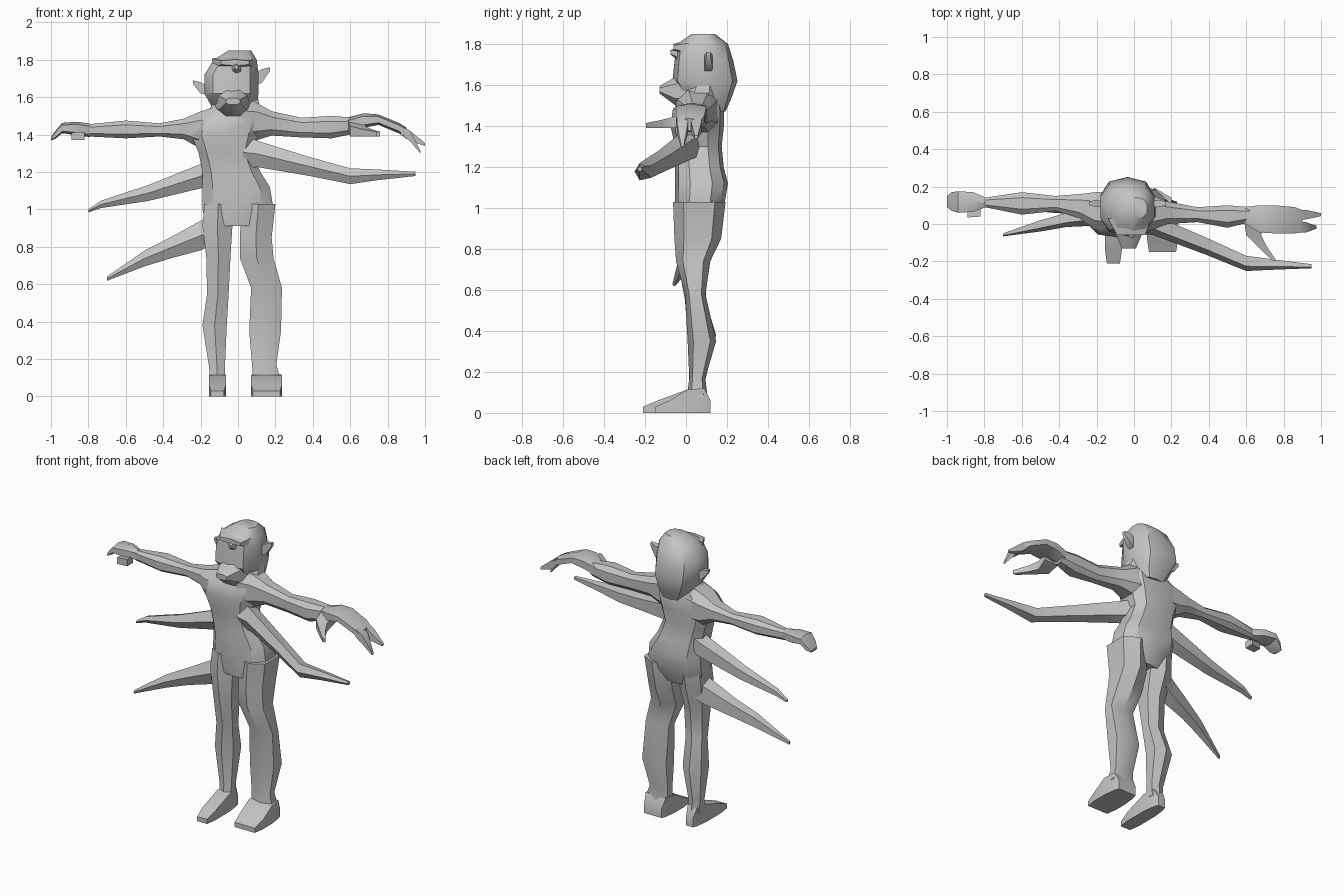
import bpy, bmesh, math

grey = bpy.data.materials.new("grey skin")
grey.diffuse_color = (0.55, 0.55, 0.55, 1)


def loft(name, axis, rings, sides=8, power=0.75):
    """Skin through rings (pos, a0, a1, b0, b1) stacked along an axis.
    a and b are the bounds on the two other axes, in x, y, z order."""
    bm = bmesh.new()
    loops = []
    for pos, a0, a1, b0, b1 in rings:
        loop = []
        for i in range(sides):
            t = 2 * math.pi * (i + 0.5) / sides
            c, s = math.cos(t), math.sin(t)
            m = math.cos(math.pi / sides) ** power
            u = math.copysign(abs(c) ** power, c) / m
            v = math.copysign(abs(s) ** power, s) / m
            p = [(a0 + a1) / 2 + u * (a1 - a0) / 2, (b0 + b1) / 2 + v * (b1 - b0) / 2]
            p.insert("xyz".index(axis), pos)
            loop.append(bm.verts.new(p))
        loops.append(loop)
    for low, high in zip(loops, loops[1:]):
        for i in range(sides):
            j = (i + 1) % sides
            bm.faces.new((low[i], low[j], high[j], high[i]))
    bm.faces.new(loops[0][::-1])
    bm.faces.new(loops[-1])
    bmesh.ops.recalc_face_normals(bm, faces=bm.faces)
    mesh = bpy.data.meshes.new(name)
    bm.to_mesh(mesh)
    bm.free()
    mesh.materials.append(grey)
    obj = bpy.data.objects.new(name, mesh)
    bpy.context.collection.objects.link(obj)
    bpy.ops.object.select_all(action="DESELECT")
    obj.select_set(True)
    bpy.context.view_layer.objects.active = obj
    bpy.ops.object.shade_smooth_by_angle(angle=math.radians(35))
    return obj


# Torso and neck
loft("torso", "z", [
    (0.91, -0.17, 0.17, -0.04, 0.14),
    (1.00, -0.19, 0.19, -0.05, 0.18),
    (1.12, -0.19, 0.17, -0.05, 0.20),
    (1.20, -0.19, 0.12, -0.05, 0.18),
    (1.30, -0.21, 0.08, -0.05, 0.17),
    (1.40, -0.25, 0.11, -0.07, 0.18),
    (1.48, -0.23, 0.13, -0.06, 0.18),
    (1.54, -0.15, 0.12, -0.02, 0.16),
    (1.62, -0.11, 0.10, 0.02, 0.16)], sides=10)

# Legs
loft("right_leg", "z", [
    (0.08, -0.15, -0.07, 0.01, 0.10),
    (0.16, -0.155, -0.07, 0.02, 0.09),
    (0.38, -0.19, -0.06, 0.015, 0.14),
    (0.55, -0.165, -0.05, 0.00, 0.09),
    (0.75, -0.17, -0.04, -0.035, 0.10),
    (0.91, -0.19, -0.03, -0.045, 0.15),
    (1.03, -0.18, -0.03, -0.04, 0.16)], sides=6)
loft("left_leg", "z", [
    (0.08, 0.08, 0.23, 0.01, 0.10),
    (0.17, 0.075, 0.205, 0.02, 0.09),
    (0.35, 0.06, 0.23, 0.015, 0.14),
    (0.58, 0.07, 0.235, 0.00, 0.09),
    (0.74, 0.01, 0.19, -0.04, 0.11),
    (0.85, 0.01, 0.18, -0.045, 0.16),
    (1.03, 0.02, 0.20, -0.05, 0.18)], sides=6)

# Feet: wedge from heel to toe
for name, x0, x1, toe in (("right_foot", -0.155, -0.065, -0.21),
                          ("left_foot", 0.07, 0.235, -0.15)):
    loft(name, "y", [
        (toe, x0 + 0.01, x1 - 0.01, 0, 0.03),
        (toe + 0.07, x0, x1, 0, 0.06),
        (0.01, x0, x1, 0, 0.115),
        (0.09, x0 + 0.01, x1 - 0.01, 0, 0.12),
        (0.12, x0 + 0.02, x1 - 0.02, 0, 0.06)], sides=4)

# Head, muzzle, brow and single eye
loft("head", "z", [
    (1.47, -0.09, 0.06, 0.08, 0.19),
    (1.53, -0.13, 0.09, 0.00, 0.215),
    (1.62, -0.18, 0.11, -0.06, 0.245),
    (1.72, -0.18, 0.11, -0.05, 0.225),
    (1.80, -0.13, 0.10, -0.04, 0.20),
    (1.85, -0.05, 0.07, 0.03, 0.14)], sides=10, power=0.8)
loft("muzzle", "y", [
    (0.04, -0.13, 0.08, 1.50, 1.68),
    (-0.05, -0.10, 0.045, 1.50, 1.64),
    (-0.13, -0.065, 0.01, 1.56, 1.595)])
loft("brow", "y", [
    (0.03, -0.14, 0.09, 1.74, 1.82),
    (-0.06, -0.09, 0.06, 1.77, 1.80)], sides=6)
loft("eye", "y", [
    (-0.02, -0.045, 0.025, 1.71, 1.79),
    (-0.075, -0.02, 0.0, 1.75, 1.77)], sides=6)

# Pointed ears
loft("right_ear", "x", [
    (-0.16, 0.09, 0.12, 1.61, 1.66),
    (-0.20, 0.09, 0.13, 1.62, 1.68),
    (-0.24, 0.10, 0.12, 1.67, 1.69)], sides=4)
loft("left_ear", "x", [
    (0.09, 0.09, 0.12, 1.66, 1.73),
    (0.13, 0.09, 0.13, 1.68, 1.75),
    (0.17, 0.10, 0.12, 1.74, 1.76)], sides=4)

# Right arm with a mitten hand and thumb block
loft("right_arm", "x", [
    (-0.12, -0.04, 0.17, 1.32, 1.55),
    (-0.21, -0.03, 0.17, 1.33, 1.52),
    (-0.29, 0.03, 0.16, 1.375, 1.485),
    (-0.42, 0.07, 0.15, 1.39, 1.46),
    (-0.60, 0.05, 0.17, 1.38, 1.475),
    (-0.80, 0.09, 0.14, 1.39, 1.455)])
loft("right_hand", "x", [
    (-0.79, 0.09, 0.14, 1.39, 1.455),
    (-0.86, 0.065, 0.17, 1.40, 1.465),
    (-0.94, 0.06, 0.175, 1.41, 1.46),
    (-0.975, 0.07, 0.17, 1.38, 1.42),
    (-1.00, 0.09, 0.15, 1.37, 1.385)], sides=6)
loft("right_thumb", "x", [
    (-0.89, 0.035, 0.085, 1.37, 1.41),
    (-0.82, 0.04, 0.10, 1.37, 1.415)], sides=4)

# Left arm with a broad drooping hand
loft("left_arm", "x", [
    (0.02, -0.05, 0.16, 1.36, 1.58),
    (0.10, -0.03, 0.15, 1.37, 1.57),
    (0.18, 0.00, 0.12, 1.395, 1.525),
    (0.34, 0.01, 0.09, 1.385, 1.49),
    (0.50, -0.02, 0.10, 1.38, 1.50),
    (0.62, 0.01, 0.09, 1.405, 1.49)])
loft("left_hand", "x", [
    (0.58, 0.01, 0.09, 1.41, 1.485),
    (0.67, -0.045, 0.10, 1.44, 1.51),
    (0.75, -0.05, 0.10, 1.455, 1.505),
    (0.86, -0.05, 0.09, 1.41, 1.46),
    (0.90, -0.045, 0.075, 1.38, 1.435)], sides=6)
for name, tip, y0, y1, z in (("left_finger_rear", 1.0, 0.025, 0.075, 1.35),
                             ("left_finger_front", 0.975, -0.045, 0.01, 1.31)):
    loft(name, "x", [
        (0.87, y0, y1, 1.40, 1.45),
        (0.92, y0, y1, 1.365, 1.42),
        (tip, (y0 + y1) / 2 - 0.008, (y0 + y1) / 2 + 0.008, z - 0.01, z + 0.005)], sides=4)
loft("left_thumb", "y", [
    (0.01, 0.59, 0.69, 1.42, 1.47),
    (-0.06, 0.60, 0.68, 1.39, 1.445),
    (-0.12, 0.66, 0.71, 1.39, 1.43),
    (-0.195, 0.74, 0.76, 1.39, 1.415)], sides=4)

# Tentacles
loft("left_tentacle", "x", [
    (0.03, -0.04, 0.10, 1.22, 1.39),
    (0.10, -0.05, 0.05, 1.235, 1.36),
    (0.38, -0.155, -0.07, 1.185, 1.275),
    (0.60, -0.245, -0.17, 1.14, 1.215),
    (0.75, -0.24, -0.19, 1.16, 1.21),
    (0.95, -0.235, -0.215, 1.18, 1.20)], sides=5)
loft("right_upper_tentacle", "x", [
    (-0.15, 0.04, 0.15, 1.14, 1.26),
    (-0.20, 0.05, 0.15, 1.12, 1.235),
    (-0.48, 0.07, 0.14, 1.05, 1.125),
    (-0.73, 0.09, 0.13, 1.01, 1.045),
    (-0.80, 0.10, 0.12, 0.985, 1.00)], sides=5)
loft("right_lower_tentacle", "x", [
    (-0.14, 0.00, 0.12, 0.82, 0.96),
    (-0.20, 0.00, 0.10, 0.79, 0.93),
    (-0.36, -0.01, 0.06, 0.745, 0.845),
    (-0.50, -0.035, 0.02, 0.70, 0.775),
    (-0.70, -0.065, -0.05, 0.62, 0.64)], sides=5)
